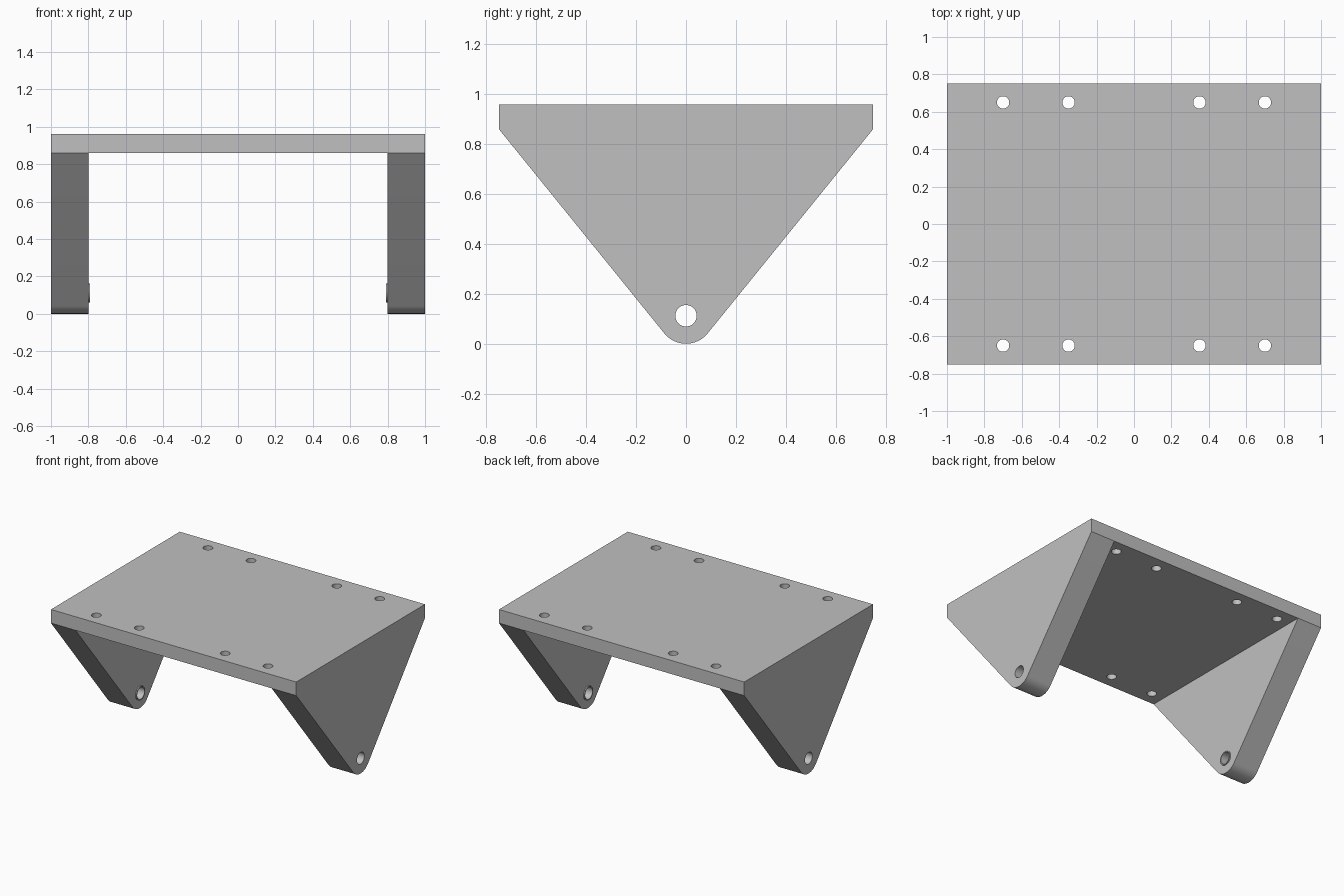
import bpy, bmesh
from math import sin, cos, pi, atan2, acos, hypot, radians
from mathutils import Matrix, Vector

if "Cube" in bpy.data.objects:
    bpy.data.objects.remove(bpy.data.objects["Cube"], do_unlink=True)

grey = bpy.data.materials.new("plain grey")
grey.use_nodes = True
grey.diffuse_color = (0.53, 0.53, 0.53, 1)
grey.node_tree.nodes["Principled BSDF"].inputs["Base Color"].default_value = grey.diffuse_color

# Turns a flat outline into one standing across the x axis
UPRIGHT = Matrix(((0, 0, 1, 0), (1, 0, 0, 0), (0, 1, 0, 0), (0, 0, 0, 1)))


def arc(u, v, r, start=0, end=2 * pi, count=33):
    return [(u + r * cos(a), v + r * sin(a))
            for a in (start + (end - start) * i / (count - 1) for i in range(count))]


def circle(u, v, r):
    return arc(u, v, r)[:-1]


def extruded(name, loops, low, high, frame=Matrix()):
    """Fill an outline with holes, then give it thickness from low to high."""
    bm = bmesh.new()
    edges = []
    for loop in loops:
        verts = [bm.verts.new((u, v, low)) for u, v in loop]
        edges += [bm.edges.new((a, b)) for a, b in zip(verts, verts[1:] + verts[:1])]
    bmesh.ops.triangle_fill(bm, edges=edges, use_beauty=True, normal=(0, 0, 1))
    out = bmesh.ops.extrude_face_region(bm, geom=bm.faces[:], use_keep_orig=True)
    moved = [g for g in out["geom"] if isinstance(g, bmesh.types.BMVert)]
    bmesh.ops.translate(bm, verts=moved, vec=Vector((0, 0, high - low)))
    bmesh.ops.transform(bm, matrix=frame, verts=bm.verts[:])
    bmesh.ops.recalc_face_normals(bm, faces=bm.faces[:])
    mesh = bpy.data.meshes.new(name)
    bm.to_mesh(mesh)
    bm.free()
    mesh.materials.append(grey)
    obj = bpy.data.objects.new(name, mesh)
    bpy.context.collection.objects.link(obj)
    bpy.ops.object.select_all(action="DESELECT")
    obj.select_set(True)
    bpy.context.view_layer.objects.active = obj
    bpy.ops.object.shade_smooth_by_angle(angle=radians(30))
    return obj


HALF_DEPTH, UNDERSIDE, TOP = 0.75, 0.86, 0.96
PIVOT, TIP, BORE = 0.112, 0.112, 0.043

# Top plate with two rows of screw holes
outline = [(-1, -HALF_DEPTH), (1, -HALF_DEPTH), (1, HALF_DEPTH), (-1, HALF_DEPTH)]
holes = [circle(x, y, 0.033) for x in (-0.7, -0.35, 0.35, 0.7) for y in (-0.65, 0.65)]
extruded("top_plate", [outline] + holes, UNDERSIDE, TOP)

# Triangular legs, whose sides run tangent to the rounded tip
rise = UNDERSIDE - PIVOT
tangent = atan2(rise, HALF_DEPTH) - acos(TIP / hypot(rise, HALF_DEPTH))
leg = [(HALF_DEPTH, UNDERSIDE), (-HALF_DEPTH, UNDERSIDE)]
leg += arc(0, PIVOT, TIP, -pi - tangent, tangent, 25)
bore = circle(0, PIVOT, BORE)

for side, sign in (("left", 1), ("right", -1)):
    low, high = sorted((sign * 0.8, sign))
    extruded(side + "_leg", [leg, bore], low, high, UPRIGHT)
    # Thin raised rim around the bore on the inner face
    low, high = sorted((sign * 0.792, sign * 0.8))
    extruded(side + "_bore_rim", [circle(0, PIVOT, 0.051), bore], low, high, UPRIGHT)
